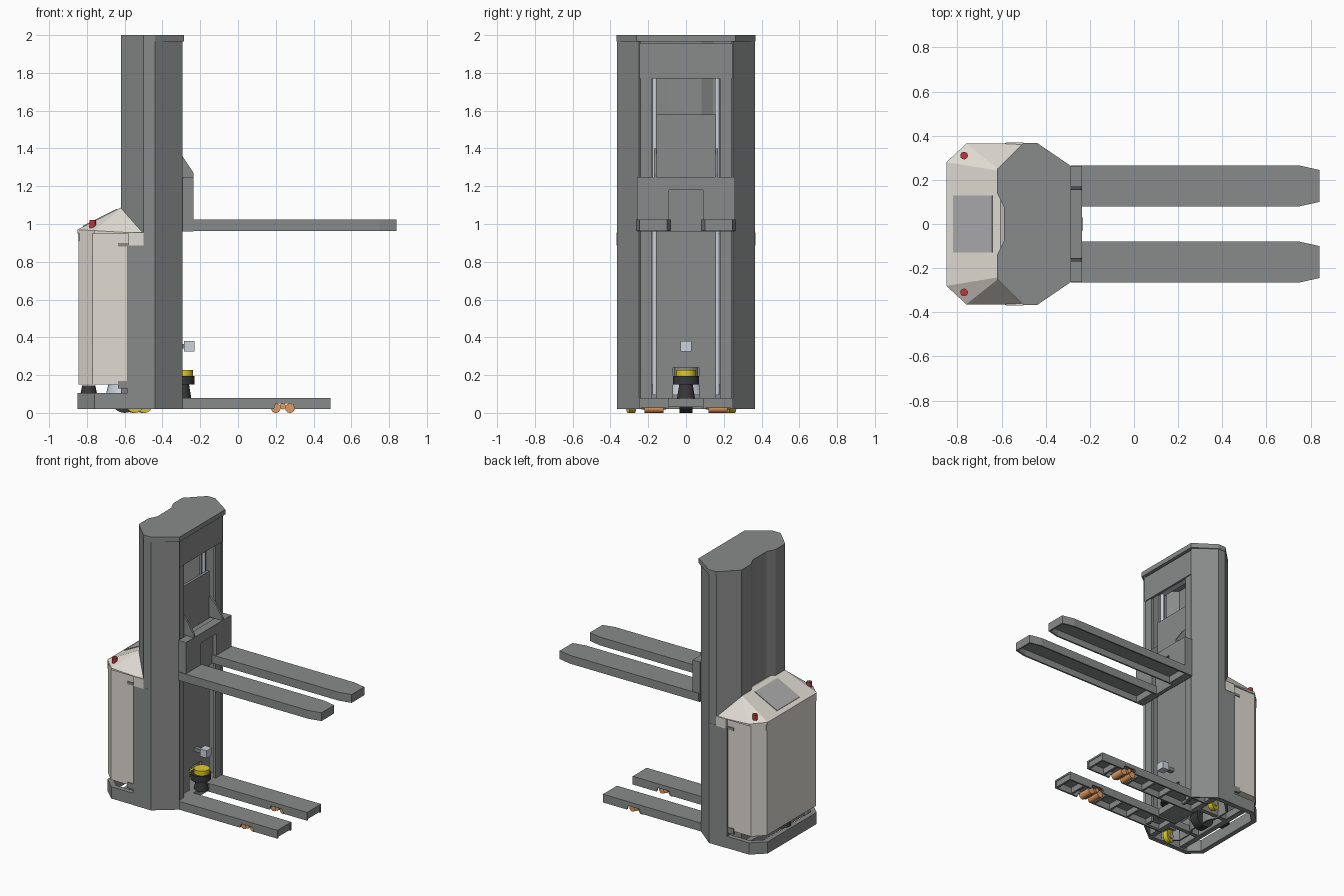
import bpy, bmesh
from math import radians

if "Cube" in bpy.data.objects:
    bpy.data.objects.remove(bpy.data.objects["Cube"])


def mat(name, r, g, b):
    m = bpy.data.materials.new(name)
    m.diffuse_color = (r, g, b, 1)
    m.use_nodes = True
    m.node_tree.nodes["Principled BSDF"].inputs["Base Color"].default_value = m.diffuse_color
    return m


STEEL = mat("steel_grey", 0.25, 0.26, 0.255)
CREAM = mat("cream", 0.74, 0.71, 0.65)
BLACK = mat("black", 0.04, 0.04, 0.045)
YELLOW = mat("yellow", 0.75, 0.6, 0.02)
ORANGE = mat("orange", 0.75, 0.33, 0.12)
RED = mat("red", 0.5, 0.04, 0.04)
CHROME = mat("chrome", 0.6, 0.65, 0.7)
GLASS = mat("screen_grey", 0.4, 0.4, 0.41)


def finish(name, bm, m, mirror):
    bmesh.ops.recalc_face_normals(bm, faces=bm.faces)
    me = bpy.data.meshes.new(name)
    bm.to_mesh(me)
    bm.free()
    me.materials.append(m)
    o = bpy.data.objects.new(name, me)
    bpy.context.collection.objects.link(o)
    if mirror:
        add_mirror(o)
    return o


def add_mirror(o):
    md = o.modifiers.new("mirror", 'MIRROR')
    md.use_axis = (False, True, False)


def prism(name, pts, a, b, axis='z', m=STEEL, mirror=False):
    """Extrude a closed profile along an axis from a to b."""
    bm = bmesh.new()
    place = {'z': lambda u, v, w: (u, v, w),
             'y': lambda u, v, w: (u, w, v),
             'x': lambda u, v, w: (w, u, v)}[axis]
    lo = [bm.verts.new(place(u, v, a)) for u, v in pts]
    hi = [bm.verts.new(place(u, v, b)) for u, v in pts]
    bm.faces.new(lo)
    bm.faces.new(hi)
    n = len(pts)
    for i in range(n):
        j = (i + 1) % n
        bm.faces.new((lo[i], lo[j], hi[j], hi[i]))
    return finish(name, bm, m, mirror)


def box(name, x, y, z, m=STEEL, mirror=False):
    return prism(name, [(x[0], y[0]), (x[1], y[0]), (x[1], y[1]), (x[0], y[1])],
                 z[0], z[1], 'z', m, mirror)


def wall(name, pts, z0, z1, t, closed=False, mirror=False):
    """Upright sheet along a counter-clockwise path, thickened inwards."""
    n = len(pts)
    verts = [(x, y, z) for z in (z0, z1) for x, y in pts]
    faces = [(i, (i + 1) % n, (i + 1) % n + n, i + n) for i in range(n if closed else n - 1)]
    me = bpy.data.meshes.new(name)
    me.from_pydata(verts, [], faces)
    me.materials.append(STEEL)
    o = bpy.data.objects.new(name, me)
    bpy.context.collection.objects.link(o)
    s = o.modifiers.new("thickness", 'SOLIDIFY')
    s.thickness, s.offset, s.use_even_offset = t, -1, True
    if mirror:
        add_mirror(o)
    return o


def cyl(name, loc, r, h, m, r2=None, rot=(0, 0, 0)):
    bpy.ops.mesh.primitive_cone_add(vertices=32, radius1=r, radius2=r if r2 is None else r2,
                                    depth=h, location=loc, rotation=rot)
    o = bpy.context.object
    o.name = name
    o.data.materials.append(m)
    bpy.ops.object.shade_smooth_by_angle()
    return o


def both(half):
    """Complete a half path by reflecting it in y."""
    return half + [(x, -y) for x, y in reversed(half)]


SIDE = radians(90)

# Mast housing, open at the fork side, with its lid and header plate
mast = both([(-.295, .25), (-.44, .365), (-.50, .365), (-.62, .25), (-.62, .14), (-.59, .08)])
wall("mast_shell", mast, .02, 1.97, .012)
lid = both([(-.285, .262), (-.44, .368), (-.50, .368), (-.62, .25), (-.62, .14), (-.59, .08)])
prism("mast_lid", lid, 1.965, 2.0)
box("mast_header", (-.315, -.298), (-.25, .25), (1.77, 1.955))
box("mast_side_panel", (-.585, -.44), (.345, .366), (.02, .89), mirror=True)

# Rails, lift rods and chain inside the mast
rail = [(-.44, .18), (-.42, .18), (-.42, .235), (-.325, .235), (-.325, .18),
        (-.305, .18), (-.305, .25), (-.44, .25)]
prism("mast_rail", rail, .03, 1.95, mirror=True)
for s in (1, -1):
    cyl("lift_rod", (-.39, s * .165, .97), .012, 1.75, CHROME)
box("rod_crossbar", (-.41, -.37), (-.18, .18), (1.82, 1.86), CHROME)
panel = both([(.16, 1.58), (.16, .05), (.07, .05), (.07, .24)])
prism("inner_panel", [(-y, z) for y, z in
      [(.16, 1.58), (.16, .05), (.07, .05), (.07, .24), (-.07, .24), (-.07, .05),
       (-.16, .05), (-.16, 1.58)]], -.36, -.34, 'x')

# Fork carriage
prism("carriage_frame", [(-.26, .96), (-.09, .96), (-.09, 1.18), (.09, 1.18), (.09, .96),
                         (.26, .96), (.26, 1.25), (-.26, 1.25)], -.295, -.235, 'x')
box("carriage_back", (-.295, -.265), (-.09, .09), (.96, 1.18))
box("carriage_mount", (-.345, -.29), (-.17, .17), (1.0, 1.24))
prism("carriage_gusset", [(-.34, 1.25), (-.235, 1.25), (-.235, 1.27), (-.295, 1.36), (-.34, 1.40)],
      .155, .17, 'y', mirror=True)

# Lifting forks: inverted channels with tapered tips
fork = [(-.285, .08), (.75, .08), (.84, .10), (.84, .245), (.75, .265), (-.285, .265)]
wall("fork_sides", fork, .963, 1.012, .012, closed=True, mirror=True)
prism("fork_top", fork, 1.01, 1.023, mirror=True)

# Support legs: notched sides, top plate and ribs
side = [(-.44, .02), (.19, .02), (.20, .05), (.29, .05), (.30, .02), (.49, .02), (.49, .08), (-.44, .08)]
for y in (.09, .238):
    prism("leg_side", side, y, y + .012, 'y', mirror=True)
box("leg_top", (-.44, .49), (.09, .25), (.068, .08), mirror=True)
for x in (-.15, .0, .14, .34, .47):
    box("leg_rib", (x, x + .015), (.10, .24), (.025, .07), mirror=True)

# Load rollers in the legs
for s in (1, -1):
    for x in (.20, .275):
        cyl("load_roller", (x, s * .17, .025), .025, .10, ORANGE, rot=(SIDE, 0, 0))
    cyl("roller_axle", (.2375, s * .17, .035), .016, .13, ORANGE, rot=(SIDE, 0, 0))

# Chassis frame
wall("chassis_ring", both([(-.44, .364), (-.76, .364), (-.85, .28)]), .02, .105, .035)
for x in (-.46, -.72):
    box("chassis_crossbar", (x, x + .04), (-.34, .34), (.03, .08))
box("chassis_beam", (-.72, -.44), (.13, .16), (.03, .08), mirror=True)
box("sensor_shelf", (-.44, -.295), (-.09, .09), (.03, .08))

# Drive wheel with turntable, and castors
cyl("drive_wheel", (-.60, 0, .07), .07, .07, BLACK, rot=(SIDE, 0, 0))
cyl("turntable", (-.60, 0, .125), .10, .06, CHROME, r2=.085)
cyl("drive_motor", (-.61, 0, .30), .07, .30, STEEL)
for x, y in ((-.55, -.29), (-.50, .24)):
    cyl("castor", (x, y, .045), .045, .035, YELLOW, rot=(SIDE, 0, radians(15)))
    cyl("castor_hub", (x, y, .045), .02, .05, CHROME, rot=(SIDE, 0, radians(15)))
    box("castor_bracket", (x - .03, x + .03), (y - .035, y + .035), (.09, .13))

# Cream power unit body
body = both([(-.58, .355), (-.77, .355), (-.845, .28)])
prism("body", body, .15, .96, m=CREAM)
box("body_latch", (-.635, -.58), (.345, .361), (.88, .90), mirror=True)
box("body_hinge", (-.635, -.58), (.345, .361), (.13, .17), mirror=True)

# Sloping console on top of the body
bm = bmesh.new()
for x, y, z in ((-.85, .28, .97), (-.85, .28, .95), (-.76, .364, .965), (-.76, .364, .95),
                (-.50, .364, .95), (-.605, .24, 1.095), (-.57, .23, 1.08)):
    for s in (1, -1):
        bm.verts.new((x, s * y, z))
bmesh.ops.convex_hull(bm, input=bm.verts)
bmesh.ops.dissolve_limit(bm, angle_limit=radians(1), verts=bm.verts, edges=bm.edges)
finish("console", bm, CREAM, False)
box("console_skirt", (-.58, -.50), (.34, .369), (.885, .955), CREAM, mirror=True)
box("console_corner", (-.846, -.81), (-.285, .285), (.91, .955), CREAM)
screen = box("screen", (-.10, .10), (-.13, .13), (-.004, .004), GLASS)
screen.location = (-.73, 0, 1.032)
screen.rotation_euler = (0, radians(-26.6), 0)
for s in (1, -1):
    cyl("stop_button", (-.77, s * .31, 1.0), .017, .04, RED)

# Fork side and rear scanners
cyl("scanner_base", (-.295, 0, .115), .048, .08, BLACK, r2=.035)
cyl("scanner_ring", (-.298, 0, .172), .068, .045, BLACK)
cyl("scanner_head", (-.29, 0, .21), .052, .036, YELLOW)
box("camera", (-.285, -.23), (-.03, .03), (.325, .38), CHROME)
box("camera_mount", (-.345, -.283), (-.015, .015), (.34, .365))
cyl("rear_scanner", (-.79, 0, .12), .045, .05, BLACK, r2=.035)
